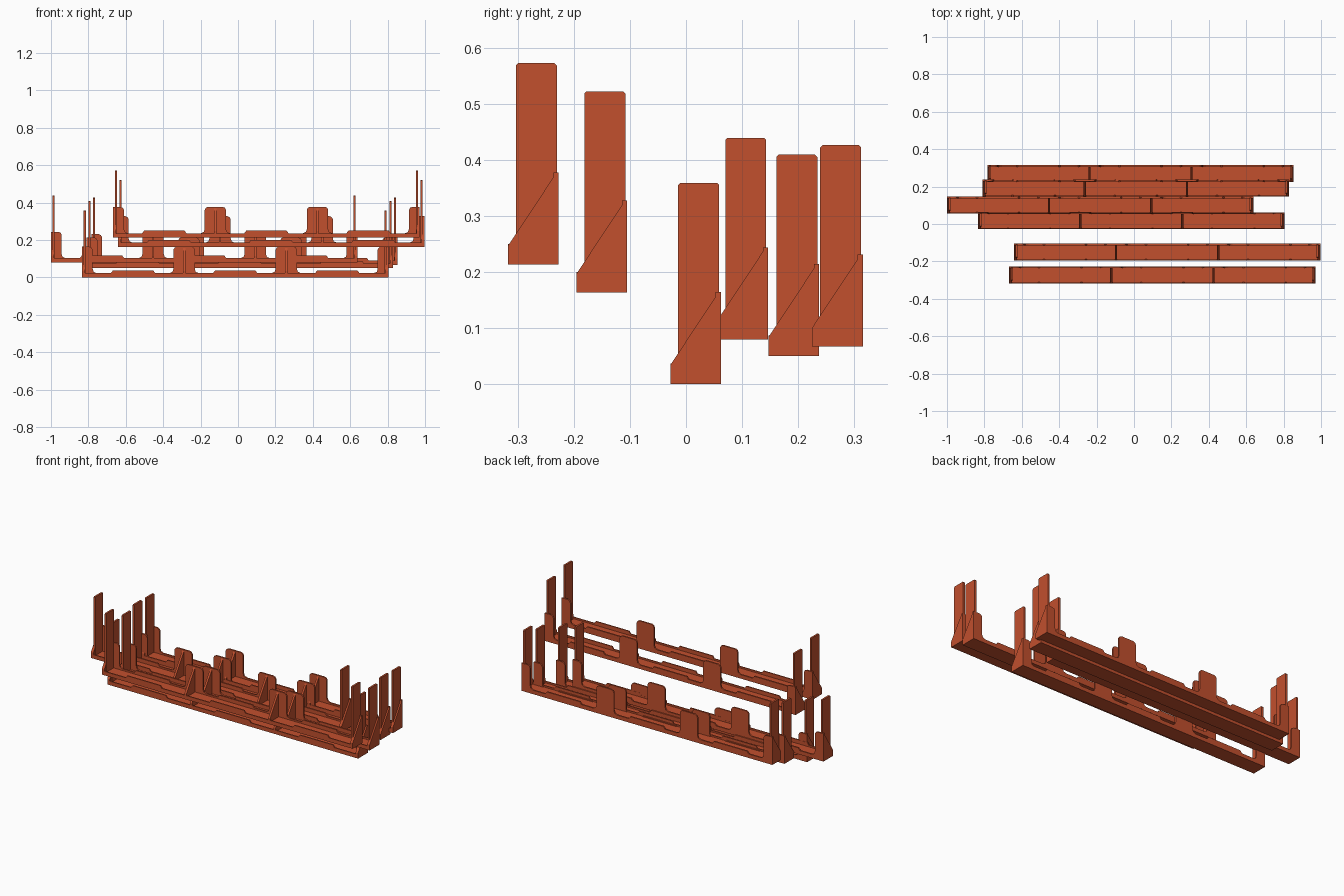
import bpy, bmesh

if "Cube" in bpy.data.objects:
    bpy.data.objects.remove(bpy.data.objects["Cube"])

LENGTH, DEPTH, BAYS = 1.638, 0.09, 3
PITCH = LENGTH / BAYS

orange = bpy.data.materials.new("burnt orange")
orange.diffuse_color = (0.54, 0.08, 0.027, 1)
orange.use_nodes = True
orange.node_tree.nodes["Principled BSDF"].inputs["Base Color"].default_value = orange.diffuse_color


def prism(bm, pts, axis, lo, hi):
    """Extrude an outline: axis 'y' takes (x, z) points, axis 'x' takes (y, z) points."""
    place = (lambda p, d: (p[0], d, p[1])) if axis == 'y' else (lambda p, d: (d, p[0], p[1]))
    face = bm.faces.new([bm.verts.new(place(p, lo)) for p in pts])
    out = bmesh.ops.extrude_face_region(bm, geom=[face])
    verts = [v for v in out["geom"] if isinstance(v, bmesh.types.BMVert)]
    move = (0, hi - lo, 0) if axis == 'y' else (hi - lo, 0, 0)
    bmesh.ops.translate(bm, verts=verts, vec=move)


def finish(bm, name):
    bmesh.ops.recalc_face_normals(bm, faces=bm.faces)
    mesh = bpy.data.meshes.new(name)
    bm.to_mesh(mesh)
    bm.free()
    mesh.materials.append(orange)
    return mesh


def wall_outline(tabs):
    """Long low wall with a raised strip per bay and, optionally, tall tabs between bays."""
    pts = [(0, 0)]
    for i in range(BAYS):
        x0 = i * PITCH
        half = [(PITCH / 2 - 0.118, 0.023), (PITCH / 2 - 0.108, 0.037)]
        if tabs:
            half = [(0.040, 0.164), (0.051, 0.159), (0.057, 0.148), (0.057, 0.045),
                    (0.062, 0.030), (0.077, 0.023)] + half
        start = [(0, 0.164 if tabs else 0.023)] if i == 0 else []
        pts += [(x0 + x, z) for x, z in start + half]
        pts += [(x0 + PITCH - x, z) for x, z in reversed(half)]
    pts += [(LENGTH, 0.164 if tabs else 0.023), (LENGTH, 0)]
    return pts


parts = []

# floor tray
bm = bmesh.new()
prism(bm, [(0.003, 0), (DEPTH - 0.003, 0), (DEPTH - 0.003, 0.014), (0.003, 0.014)], 'x', 0, LENGTH)
parts.append(finish(bm, "tray_floor"))

# back wall with tabs and low front lip
bm = bmesh.new()
prism(bm, wall_outline(True), 'y', DEPTH - 0.009, DEPTH)
parts.append(finish(bm, "back_wall"))
bm = bmesh.new()
prism(bm, wall_outline(False), 'y', 0, 0.007)
parts.append(finish(bm, "front_lip"))

# sloped divider gussets, at both ends and between bays
gusset = [(0.003, 0), (DEPTH - 0.003, 0), (DEPTH, 0.004), (DEPTH, 0.164),
          (DEPTH - 0.004, 0.164), (0, 0.034), (0, 0.003)]
bm = bmesh.new()
for x, w in [(0, 0.016), (PITCH - 0.006, 0.012), (2 * PITCH - 0.006, 0.012), (LENGTH - 0.016, 0.016)]:
    prism(bm, gusset, 'x', x, x + w)
parts.append(finish(bm, "divider_gussets"))

# tall thin end posts
post = [(0.014, 0.01), (0.087, 0.01), (0.087, 0.355), (0.083, 0.359), (0.018, 0.359), (0.014, 0.355)]
bm = bmesh.new()
for x in (0.009, LENGTH - 0.020):
    prism(bm, post, 'x', x, x + 0.011)
parts.append(finish(bm, "end_posts"))

# six identical racks, each at its own offset
offsets = [(-0.667, -0.317, 0.213), (-0.642, -0.195, 0.163), (-0.834, -0.028, 0.0),
           (-1.0, 0.056, 0.080), (-0.809, 0.147, 0.050), (-0.784, 0.225, 0.067)]
for n, loc in enumerate(offsets, 1):
    for mesh in parts:
        ob = bpy.data.objects.new(f"rack_{n}_{mesh.name}", mesh)
        ob.location = loc
        bpy.context.collection.objects.link(ob)
